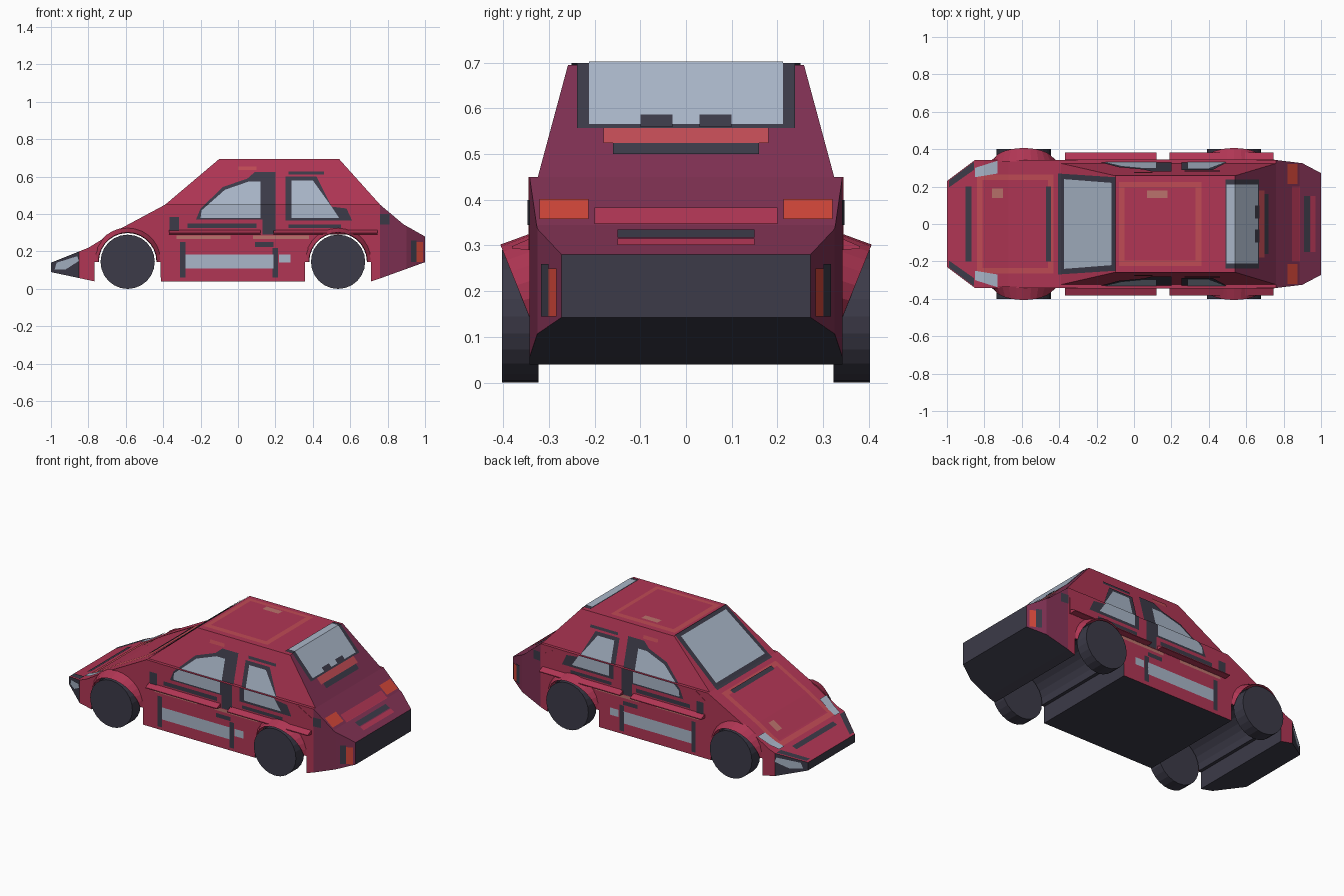
import bpy, bmesh, math

if "Cube" in bpy.data.objects:
    bpy.data.objects.remove(bpy.data.objects["Cube"])

def mat(name, r, g, b):
    m = bpy.data.materials.new(name)
    m.diffuse_color = (r, g, b, 1)
    m.use_nodes = True
    m.node_tree.nodes["Principled BSDF"].inputs["Base Color"].default_value = m.diffuse_color
    return m

RED = mat("paint_red", .44, .037, .09)
PLUM = mat("plum_red", .21, .03, .084)
DARK = mat("dark_grey", .045, .043, .065)
GLASS = mat("glass_blue_grey", .40, .47, .58)
TRIM = mat("light_red", .53, .07, .09)
TAN = mat("pale_pink", .5, .17, .15)
LAMP = mat("lamp_orange", .63, .06, .04)

# Upper outline (x, z) and plan half widths (x, y)
TOP = [(-1, .14), (-.8, .22), (-.67, .30), (-.39, .45), (-.10, .695),
       (.54, .695), (.76, .45), (.885, .345), (1, .28)]
PLAN = [(-1, .23), (-.85, .342), (.76, .342), (.9, .325), (1, .272)]
BELT, ARCH, AXLES, WZ = .45, .157, (-.59, .535), .145

def lerp(table, x):
    for (a, p), (b, q) in zip(table, table[1:]):
        if x <= b:
            return p + (q - p) * (x - a) / (b - a)
    return table[-1][1]

def finish(name, bm, mats, rule=None, solid=True):
    if solid:
        bmesh.ops.remove_doubles(bm, verts=bm.verts, dist=1e-5)
        bmesh.ops.recalc_face_normals(bm, faces=bm.faces)
    bm.normal_update()
    if rule:
        for f in bm.faces:
            f.material_index = rule(f)
    me = bpy.data.meshes.new(name)
    bm.to_mesh(me)
    bm.free()
    for m in mats:
        me.materials.append(m)
    ob = bpy.data.objects.new(name, me)
    bpy.context.collection.objects.link(ob)
    return ob

def loft(name, rings, mats, rule=None):
    bm = bmesh.new()
    rows = [[bm.verts.new(p) for p in r] for r in rings]
    n = len(rows[0])
    for a, b in zip(rows, rows[1:]):
        for i in range(n):
            bm.faces.new((a[i], a[(i + 1) % n], b[(i + 1) % n], b[i]))
    bm.faces.new(rows[0])
    bm.faces.new(rows[-1])
    return finish(name, bm, mats, rule)

# Lower body: cross-sections along x, with wheel wells stepped through the underside
BOTTOM = [(-1, .09), (-.765, .04), (.715, .04), (1, .143)]
stations = [(x, lerp(BOTTOM, x)) for x in (-1, -.85, -.8, -.39, .76, .885, .9, 1)]
for c in AXLES:
    stations += [(c - .177, .04), (c - .1769, WZ), (c + .1769, WZ), (c + .177, .04)]
    for i in range(13):
        a = math.pi * (1 - i / 12)
        stations.append((c + ARCH * math.cos(a), WZ + ARCH * math.sin(a) * .98))
stations.append((-.67, WZ + math.sqrt(ARCH ** 2 - .08 ** 2) * .98))
rings = []
for x, zb in sorted(stations):
    w, zt = lerp(PLAN, x), min(BELT, lerp(TOP, x))
    zb = min(zb, zt - .005)
    rings.append([(x, -w, zb), (x, w, zb), (x, w, zt), (x, -w, zt)])

def body_rule(f):
    c, n = f.calc_center_median(), f.normal
    if n.z < -.1 or abs(n.x) > .95 or (c.x < -.85 and abs(n.y) > .4):
        return 1
    return 2 if c.x > .76 else 0

loft("lower_body", rings, [RED, DARK, PLUM], body_rule)

# Cabin with sloping sides
loft("cabin", [[(-.39, -.324, BELT), (.76, -.324, BELT), (.76, .324, BELT), (-.39, .324, BELT)],
               [(-.10, -.258, .695), (.54, -.258, .695), (.54, .258, .695), (-.10, .258, .695)]],
     [RED, PLUM], lambda f: 1 if f.normal.x > .5 else 0)

def strip(name, x0, x1, y0, y1, m, off=.004, end=None):
    """Thin painted strip that follows the upper outline; end = other y pair at x1."""
    bm = bmesh.new()
    ya, yb = end or (y0, y1)
    xs = [x0] + [x for x, _ in TOP if x0 < x < x1] + [x1]
    rows = []
    for x in xs:
        t = (x - x0) / (x1 - x0)
        rows.append([bm.verts.new((x, y, lerp(TOP, x) + off))
                     for y in (y0 + (ya - y0) * t, y1 + (yb - y1) * t)])
    for a, b in zip(rows, rows[1:]):
        bm.faces.new((a[0], b[0], b[1], a[1]))
    bm.normal_update()
    for f in bm.faces:
        if f.normal.z < 0:
            f.normal_flip()
    finish(name, bm, [m], solid=False)

def side(name, pts, m, off=.005):
    """Thin painted plate (x, z outline) that follows both flanks."""
    for s, tag in ((-1, "right"), (1, "left")):
        bm = bmesh.new()
        bm.faces.new([bm.verts.new((x, 0, z)) for x, z in pts])
        for co, no in [((0, 0, BELT), (0, 0, 1))] + [((x, 0, 0), (1, 0, 0)) for x in (-.85, .76, .9)]:
            bmesh.ops.bisect_plane(bm, geom=bm.verts[:] + bm.edges[:] + bm.faces[:],
                                   plane_co=co, plane_no=no)
        bmesh.ops.split_edges(bm, edges=[e for e in bm.edges if len(e.link_faces) == 2
                                         and all(abs(v.co.z - BELT) < 1e-4 for v in e.verts)])
        for f in bm.faces:
            upper = f.calc_center_median().z > BELT
            for v in f.verts:
                x, z = v.co.x, v.co.z
                y = .324 - (z - BELT) * .27 if upper else lerp(PLAN, x)
                v.co.y = s * (y + off)
        bm.normal_update()
        for f in bm.faces:
            if f.normal.y * s < 0:
                f.normal_flip()
        finish(name + "_" + tag, bm, [m], solid=False)

def rect(x0, x1, z0, z1):
    return [(x0, z0), (x1, z0), (x1, z1), (x0, z1)]

for s, tag in ((-1, "right"), (1, "left")):
    # Raised waist panel and the two narrow flared ledges along it
    outline = [(-.37, .29), (.75, .29), (.75, .39), (.64, BELT), (-.3, BELT), (-.37, .40)]
    loft("waist_panel_" + tag, [[(x, s * y, z) for x, z in outline] for y in (.31, .344)], [RED])
    for end, a, b in (("front", -.37, .12), ("rear", .19, .745)):
        loft(f"door_ledge_{end}_{tag}", [[(x, s * y, z) for y, z in
             ((.335, .29), (.381, .293), (.381, .298), (.335, .318))] for x in (a, b)], [RED])
    for c, end in zip(AXLES, ("front", "rear")):
        # Wheel
        rim = [(c + .145 * math.cos(math.tau * i / 24), WZ + .145 * math.sin(math.tau * i / 24))
               for i in range(24)]
        loft(f"wheel_{end}_{tag}", [[(x, s * y, z) for x, z in rim] for y in (.322, .402)], [DARK])
        # Flared arch, bulging most at its crown
        arc = []
        for i in range(15):
            a = math.pi * i / 14
            arc.append([(c + r * math.cos(a), s * y, WZ + r * math.sin(a))
                        for r, y in ((.183, .335), (.157, .343 + .063 * math.sin(a)), (.154, .335))])
        loft(f"arch_{end}_{tag}", arc, [RED])
    # Lamps on the bonnet corners and on the tail, dark nose corners
    strip("headlamp_" + tag, -.85, -.73, s * .25, s * .30, GLASS, .008, (s * .27, s * .338))
    strip("tail_lamp_" + tag, .822, .875, s * .213, s * .32, LAMP)
    strip("nose_corner_" + tag, -.99, -.855, s * .195, s * .232, DARK, .004, (s * .29, s * .333))

# Side windows with dark surrounds, pillar and sill lines
side("front_window_rim", [(-.225, .37), (.20, .37), (.20, .625), (.09, .625), (.05, .59), (-.08, .545), (-.2, .43)], DARK)
side("front_window", [(-.2, .38), (.12, .38), (.12, .575), (.06, .575), (-.07, .53), (-.195, .42)], GLASS, .008)
side("rear_window_rim", [(.255, .365), (.61, .365), (.58, .43), (.50, .44), (.42, .60), (.255, .60)], DARK)
side("rear_window", [(.285, .38), (.54, .38), (.50, .44), (.40, .58), (.285, .58)], GLASS, .008)
side("rear_roof_line", rect(.27, .46, .612, .628), DARK)
side("front_roof_trim", rect(.0, .1, .635, .655), TRIM)
side("pillar_base", rect(.13, .20, .29, .37), DARK)
side("front_sill_line", rect(-.27, .10, .325, .35), DARK)
side("rear_sill_line", rect(.27, .55, .325, .345), DARK)
side("front_pale_line", rect(-.33, -.04, .268, .286), TAN)
side("rear_pale_line", rect(.08, .38, .268, .286), TAN)
side("pillar_mark", rect(.09, .19, .225, .25), DARK)
side("lower_strip", rect(-.28, .19, .11, .185), GLASS)
side("lower_strip_end", rect(.22, .28, .14, .185), GLASS)
side("front_door_seam", rect(-.31, -.28, .06, .25), DARK)
side("rear_door_seam", rect(.185, .215, .06, .22), DARK)
side("waist_end_mark", rect(-.365, -.315, .30, .385), DARK)
side("tail_flank_mark", rect(.76, .81, .345, .40), DARK)
side("front_corner_lamp", [(-.98, .105), (-.92, .105), (-.85, .15), (-.86, .175), (-.97, .14)], GLASS)
side("rear_corner_surround", rect(.925, .955, .145, .26), DARK)
side("rear_corner_lamp", rect(.955, .988, .145, .25), LAMP)

# Windscreen and back window
strip("windscreen_rim", -.405, -.10, -.27, .27, DARK, .004, (-.25, .25))
strip("windscreen", -.375, -.12, -.24, .24, GLASS, .008, (-.22, .22))
strip("back_window_rim", .49, .668, -.238, .238, DARK)
strip("back_window", .495, .662, -.212, .212, GLASS, .007)
for s, tag in ((-1, "right"), (1, "left")):
    strip("back_window_notch_" + tag, .646, .67, min(s * .03, s * .10), max(s * .03, s * .10), DARK, .009)
strip("back_window_trim", .668, .698, -.18, .18, TRIM, .005)
strip("back_window_line", .698, .72, -.16, .16, DARK, .005)
# Tail markings
strip("tail_trim", .845, .888, -.2, .2, RED)
strip("tail_line", .91, .94, -.15, .15, DARK)
strip("tail_lower_trim", .945, .97, -.15, .15, RED)
# Roof and bonnet borders
for name, x0, x1, h in (("roof", -.08, .36, .225), ("bonnet", -.84, -.43, .265)):
    strip(name + "_border", x0, x1, -h, h, TRIM, .003)
    strip(name + "_field", x0 + .03, x1 - .03, -h + .03, h - .03, RED, .006)
strip("roof_mark", .07, .18, .14, .18, TAN, .009)
strip("bonnet_mark", -.76, -.70, .14, .19, TAN, .009)
strip("bonnet_line", -.47, -.445, -.2, .2, DARK, .009)
strip("nose_line", -.9, -.87, -.2, .2, DARK)
